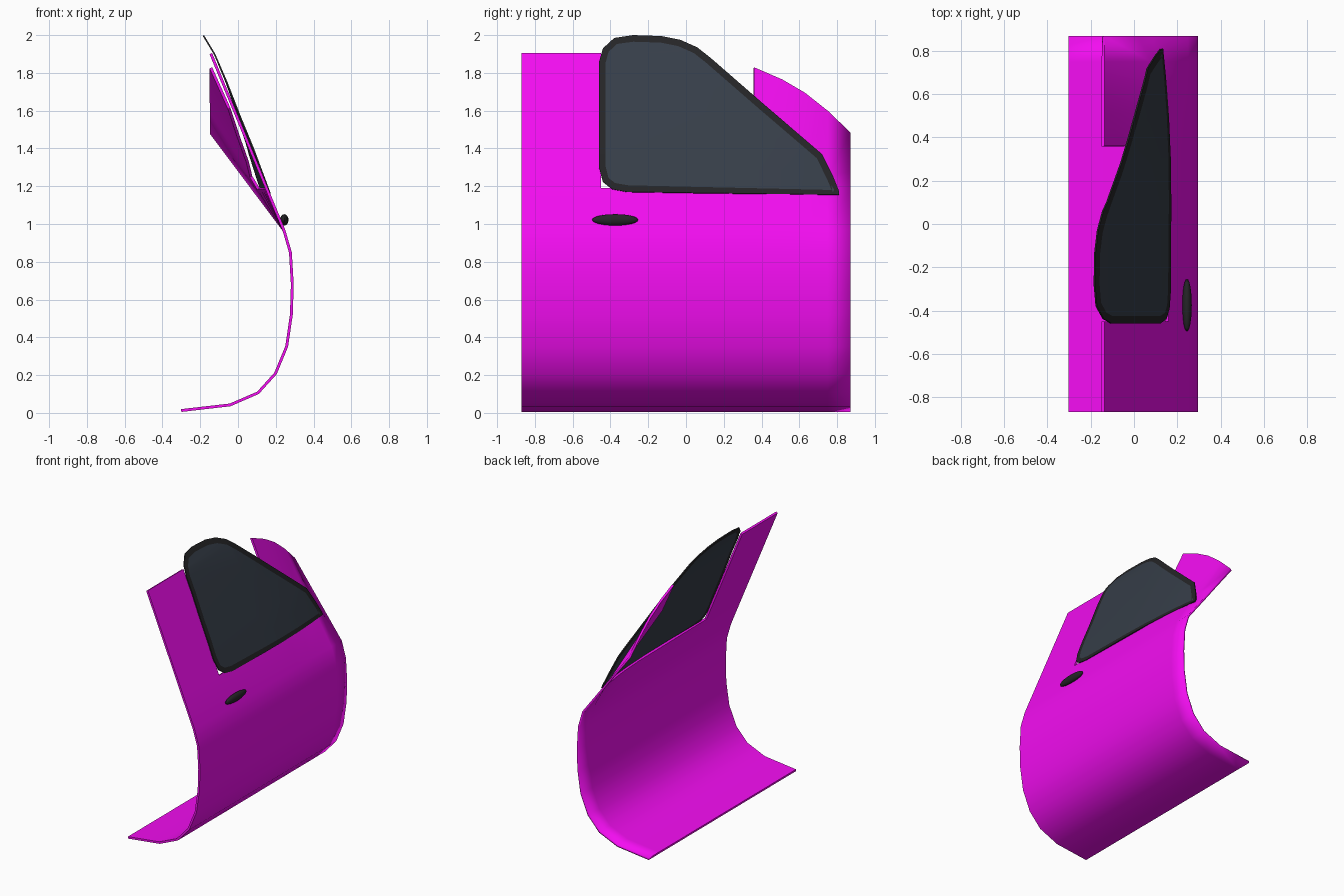
import bpy, bmesh, math
from mathutils import Vector

if "Cube" in bpy.data.objects:
    bpy.data.objects.remove(bpy.data.objects["Cube"])


def material(name, rgb):
    m = bpy.data.materials.new(name)
    m.diffuse_color = (*rgb, 1)
    m.use_nodes = True
    m.node_tree.nodes["Principled BSDF"].inputs["Base Color"].default_value = m.diffuse_color
    return m


def make(name, bm, *mats):
    me = bpy.data.meshes.new(name)
    bm.to_mesh(me)
    bm.free()
    ob = bpy.data.objects.new(name, me)
    bpy.context.collection.objects.link(ob)
    for m in mats:
        me.materials.append(m)
    return ob


def solidify(ob, thickness):
    mod = ob.modifiers.new("thickness", 'SOLIDIFY')
    mod.thickness = thickness
    mod.offset = -1
    bpy.context.view_layer.objects.active = ob
    bpy.ops.object.modifier_apply(modifier=mod.name)


def smooth(ob, soft_y=9, angle=40):
    # Smooth shading with sharp edges, except on a softened rear rim
    bm = bmesh.new()
    bm.from_mesh(ob.data)
    for f in bm.faces:
        f.smooth = True
    for e in bm.edges:
        soft = min(v.co.y for v in e.verts) > soft_y
        e.smooth = soft or e.calc_face_angle(0) < math.radians(angle)
    bm.to_mesh(ob.data)
    bm.free()


def interp(table, v):
    for (a, p), (b, q) in zip(table, table[1:]):
        if v <= b:
            return p + (q - p) * (v - a) / (b - a)
    return table[-1][1]


paint = material("paint", (0.9, 0.004, 0.88))
black = material("black_trim", (0.018, 0.018, 0.02))
tint = material("tinted_glass", (0.037, 0.048, 0.066))

# Door skin: side profile (x, z) swept along y, upper part leaning in
profile = [(-0.30, 0.005), (-0.04, 0.035), (0.11, 0.10), (0.205, 0.205),
           (0.265, 0.35), (0.29, 0.52), (0.295, 0.68), (0.285, 0.85), (0.25, 0.97)]
knee_x, knee_z = profile[-1]
top_x, sill = -0.137, 1.19
# Columns: y, height of the top edge, fraction where the window opening ends
columns = [(-0.87, 1.905, 0.75), (-0.45, 1.905, 0.75), (0.36, 1.83, 0.75),
           (0.51, 1.765, 0.62), (0.63, 1.695, 0.50), (0.75, 1.60, 0.45),
           (0.87, 1.485, 0.60)]
bm = bmesh.new()
grid = []
for y, top, b in columns:
    ts = [(sill - knee_z) / (top - knee_z), b, 1]
    upper = [(knee_x + (top_x - knee_x) * t, knee_z + (top - knee_z) * t) for t in ts]
    grid.append([bm.verts.new((x, y, z)) for x, z in profile + upper])
sill_row = len(profile)
for i in range(len(columns) - 1):
    for j in range(len(grid[0]) - 1):
        open_top = i == 1 and j >= sill_row
        open_rear = 2 <= i <= 4 and j == sill_row
        if not (open_top or open_rear):
            bm.faces.new((grid[i][j], grid[i + 1][j], grid[i + 1][j + 1], grid[i][j + 1]))
bmesh.ops.delete(bm, geom=[v for v in bm.verts if not v.link_faces], context='VERTS')
skin = make("door_skin", bm, paint)
solidify(skin, 0.015)
smooth(skin, soft_y=0.85)

# Window: flat outline (y, z), inset into trim and glass, then bent to the door
outline = [(-0.46, 1.30), (-0.44, 1.225), (-0.39, 1.185), (-0.31, 1.17), (0.81, 1.155),
           (0.81, 1.175), (0.78, 1.25), (0.72, 1.37), (0.40, 1.645), (0.13, 1.88),
           (0.06, 1.935), (-0.03, 1.975), (-0.13, 1.995), (-0.28, 2.0), (-0.38, 1.985),
           (-0.44, 1.93), (-0.46, 1.86)]
lean = [(1.15, 0.178), (1.40, 0.085), (1.57, 0.015), (1.75, -0.055), (1.90, -0.12), (2.0, -0.18)]
bm = bmesh.new()
glass = bm.faces.new([bm.verts.new((0, y, z)) for y, z in outline])
bm.normal_update()
bmesh.ops.inset_individual(bm, faces=[glass], thickness=0.035)
glass.material_index = 1
cuts = [((0, 0, z), (0, 0, 1)) for z in (1.28, 1.40, 1.57, 1.75, 1.90)]
cuts += [((0, y, 0), (0, 1, 0)) for y in (0.1, 0.3, 0.5, 0.65)]
for co, no in cuts:
    bmesh.ops.bisect_plane(bm, geom=bm.verts[:] + bm.edges[:] + bm.faces[:],
                           plane_co=Vector(co), plane_no=Vector(no))
for v in bm.verts:
    v.co.x = interp(lean, v.co.z) - 0.04 * max(0, (v.co.y - 0.1) / 0.7) ** 2
window = make("window", bm, black, tint)
solidify(window, 0.008)
smooth(window)

# Door handle
bm = bmesh.new()
bmesh.ops.create_uvsphere(bm, u_segments=24, v_segments=12, radius=1)
for v in bm.verts:
    v.co = (0.245 + 0.022 * v.co.x, -0.375 + 0.122 * v.co.y, 1.022 + 0.03 * v.co.z)
smooth(make("handle", bm, black))
